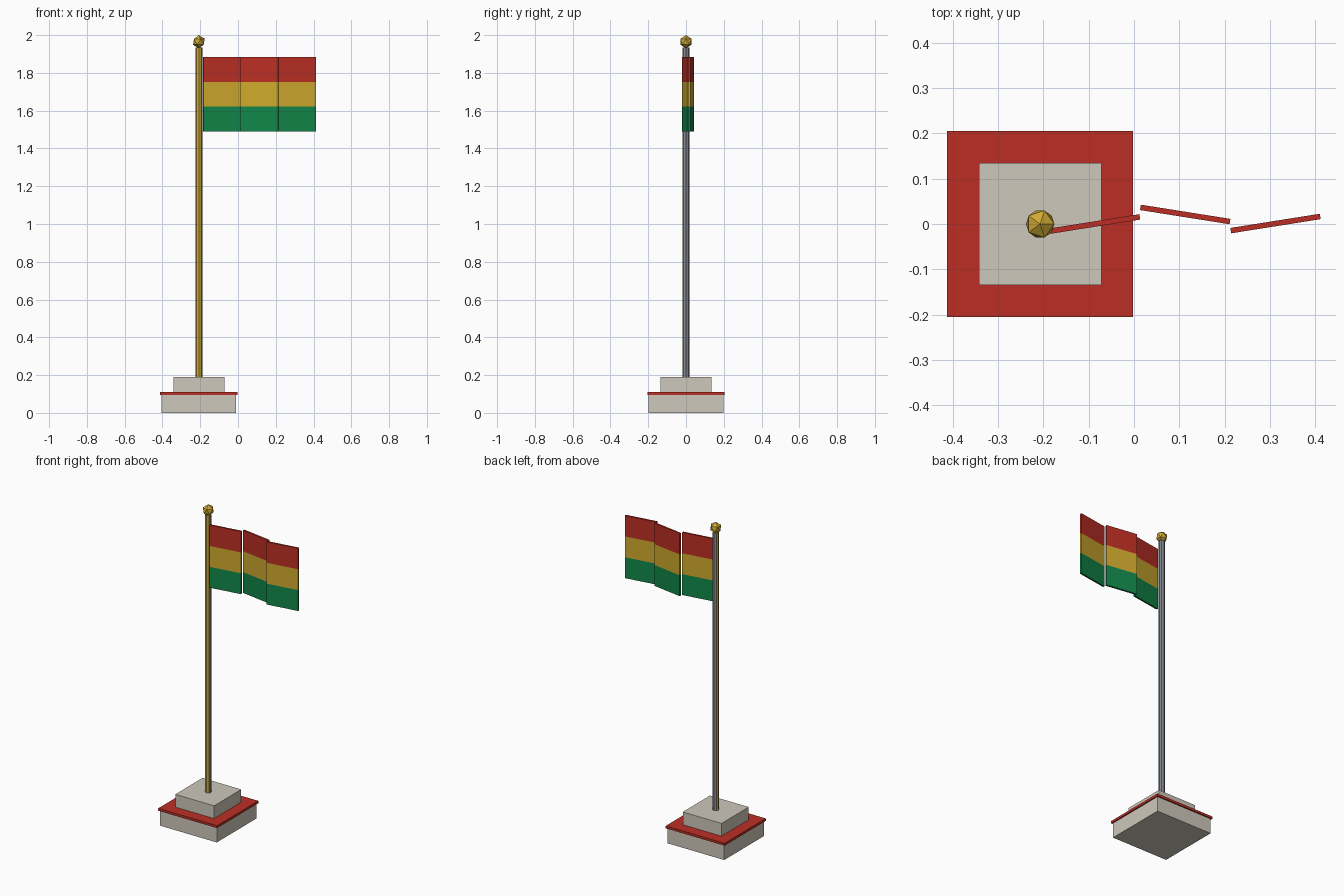
import bpy, math
from mathutils import Vector

cube = bpy.data.objects.get("Cube")
if cube:
    bpy.data.objects.remove(cube, do_unlink=True)


def material(name, rgb):
    m = bpy.data.materials.new(name)
    m.use_nodes = True
    color = (*rgb, 1)
    m.diffuse_color = color
    m.node_tree.nodes["Principled BSDF"].inputs["Base Color"].default_value = color
    return m


STONE = material("stone", (0.62, 0.58, 0.50))
RED = material("red", (0.50, 0.028, 0.018))
YELLOW = material("yellow", (0.62, 0.40, 0.026))
GREEN = material("green", (0.006, 0.24, 0.066))
GOLD = material("gold", (0.62, 0.40, 0.035))
STEEL = material("steel", (0.23, 0.25, 0.28))


def finish(name, *mats):
    ob = bpy.context.object
    ob.name = name
    for m in mats:
        ob.data.materials.append(m)
    return ob


def box(name, center, size, mat, turn=0):
    bpy.ops.mesh.primitive_cube_add(size=1, location=center, rotation=(0, 0, turn))
    ob = finish(name, mat)
    ob.scale = size
    return ob


POLE_X = -0.207

# Stepped plinth with a red ledge
for name, width, low, high, mat in (
    ("plinth_base", 0.395, 0, 0.095, STONE),
    ("plinth_ledge", 0.41, 0.095, 0.11, RED),
    ("plinth_top", 0.27, 0.11, 0.19, STONE),
):
    box(name, (POLE_X, 0, (low + high) / 2), (width, width, high - low), mat)

# Pole: gold on one half, steel on the other
bpy.ops.mesh.primitive_cylinder_add(vertices=8, radius=0.018, depth=1.75,
                                    location=(POLE_X, 0, 1.06))
pole = finish("pole", GOLD, STEEL)
steel_side = Vector((1, 1, 0))
for face in pole.data.polygons:
    face.material_index = int(face.normal.dot(steel_side) > 0.1)

# Faceted ball on top
bpy.ops.mesh.primitive_ico_sphere_add(subdivisions=1, radius=0.035,
                                      location=(POLE_X, 0, 1.965))
finish("finial", GOLD)

# Waving flag: three angled panels, each with three stripes
STRIPE = 0.1313
for i, (x, y, side) in enumerate(((-0.086, 0, 1), (0.113, 0.021, -1), (0.312, 0.001, 1))):
    for j, (color, mat) in enumerate((("green", GREEN), ("yellow", YELLOW), ("red", RED))):
        box(f"flag_{color}_{i + 1}", (x, y, 1.49 + STRIPE * (j + 0.5)),
            (0.2, 0.012, STRIPE), mat, side * math.radians(9))
